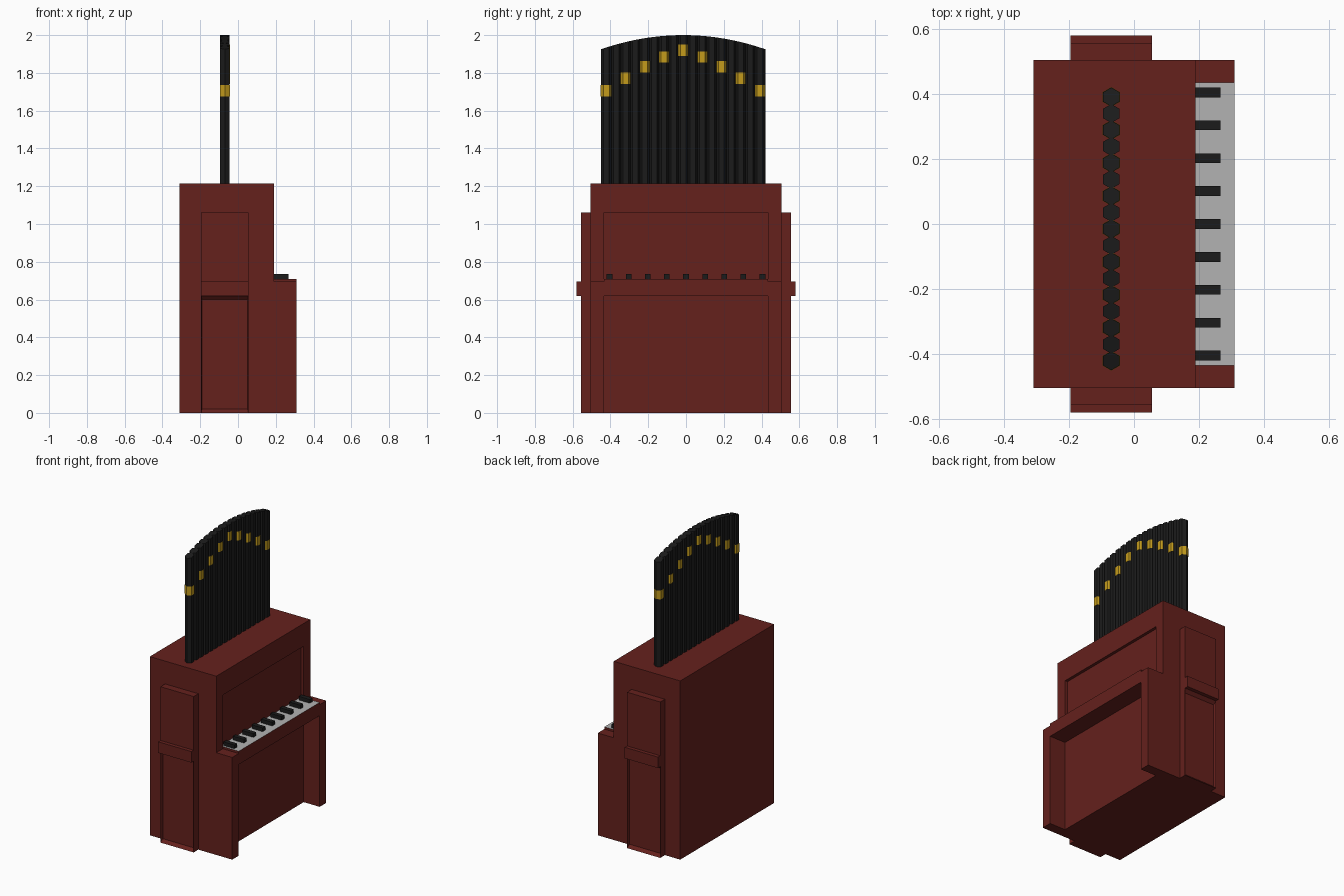
import bpy, bmesh, math
from mathutils import Vector

if "Cube" in bpy.data.objects:
    bpy.data.objects.remove(bpy.data.objects["Cube"])


def mat(name, col):
    m = bpy.data.materials.new(name)
    m.diffuse_color = (*col, 1)
    m.use_nodes = True
    m.node_tree.nodes["Principled BSDF"].inputs["Base Color"].default_value = m.diffuse_color
    return m


RED = mat("red_wood", (0.13, 0.015, 0.012))
BLACK = mat("black", (0.011, 0.011, 0.011))
WHITE = mat("ivory", (0.45, 0.45, 0.45))
GOLD = mat("gold", (0.55, 0.33, 0.012))


def finish(name, bm, *mats):
    bmesh.ops.recalc_face_normals(bm, faces=bm.faces)
    me = bpy.data.meshes.new(name)
    bm.to_mesh(me)
    bm.free()
    for m in mats:
        me.materials.append(m)
    ob = bpy.data.objects.new(name, me)
    bpy.context.collection.objects.link(ob)
    return ob


def prism(bm, pts, vec):
    """Extrude a closed outline along vec; returns the far face."""
    face = bm.faces.new([bm.verts.new(p) for p in pts])
    ext = bmesh.ops.extrude_face_region(bm, geom=[face], use_keep_orig=True)
    verts = [g for g in ext["geom"] if isinstance(g, bmesh.types.BMVert)]
    bmesh.ops.translate(bm, verts=verts, vec=vec)
    return [g for g in ext["geom"] if isinstance(g, bmesh.types.BMFace)][0]


def profile(bm, xz, y0, y1):
    return prism(bm, [(x, y0, z) for x, z in xz], Vector((0, y1 - y0, 0)))


def rect(x0, x1, z0, z1):
    return [(x0, z0), (x1, z0), (x1, z1), (x0, z1)]


def mirror_y(ob):
    md = ob.modifiers.new("mirror", "MIRROR")
    md.use_axis = (False, True, False)
    md.use_clip = False


# Case between the cheeks: knee hole, keyboard shelf and recessed music panel
bm = bmesh.new()
profile(bm, [(-.31, 0), (.19, 0), (.19, .62), (.31, .62), (.31, .71), (.17, .71),
             (.17, 1.06), (.19, 1.06), (.19, 1.215), (-.31, 1.215)], -.435, .435)
bm.normal_update()
for f in bm.faces:
    if all(abs(v.co.z - .71) < 1e-4 for v in f.verts):
        f.material_index = 1
finish("case", bm, RED, WHITE)

# Cheeks at both ends, with the front legs
bm = bmesh.new()
profile(bm, [(-.31, 0), (.31, 0), (.31, .695), (.19, .695), (.19, 1.215), (-.31, 1.215)],
        -.505, -.435)
mirror_y(finish("cheek", bm, RED))

# Side pilasters: recessed lower panel, ledge, plain upper panel
bm = bmesh.new()
panel = profile(bm, rect(-.195, .055, 0, .62), -.505, -.555)
bmesh.ops.recalc_face_normals(bm, faces=bm.faces)
bmesh.ops.inset_region(bm, faces=[panel], thickness=.006, use_boundary=True)
for v in panel.verts:
    v.co.y = -.535
    v.co.z = .02 if v.co.z < .3 else .60
mirror_y(finish("side_lower_panel", bm, RED))
for name, z0, z1, y in (("side_ledge", .62, .695, -.58), ("side_upper_panel", .695, 1.06, -.555)):
    bm = bmesh.new()
    profile(bm, rect(-.195, .055, z0, z1), -.505, y)
    mirror_y(finish(name, bm, RED))

# Black keys
bm = bmesh.new()
for i in range(9):
    y = -.405 + i * .10125
    profile(bm, rect(.185, .267, .705, .735), y - .015, y + .015)
finish("black_keys", bm, BLACK)


# Organ pipes: row of hexagonal tubes cut to an arched top
def arch(y):
    return 2.0 - .075 * ((y + .015) / .435) ** 2


def hexagon(y, r, z):
    return [(-.07 + r * math.sin(a), y + r * math.cos(a), z)
            for a in (k * math.pi / 3 for k in range(6))]


pipes, bands = bmesh.new(), bmesh.new()
for i in range(17):
    y = -.421 + i * .05075
    top = prism(pipes, hexagon(y, .029, 1.2), Vector((0, 0, .7)))
    for v in top.verts:
        v.co.z = arch(v.co.y)
    # Gold band on every other pipe
    if i % 2 == 0:
        z = 1.92 - .215 * (abs(y + .015) / .406) ** 1.3
        prism(bands, hexagon(y, .0305, z - .03), Vector((0, 0, .06)))
finish("pipes", pipes, BLACK)
finish("pipe_bands", bands, GOLD)
